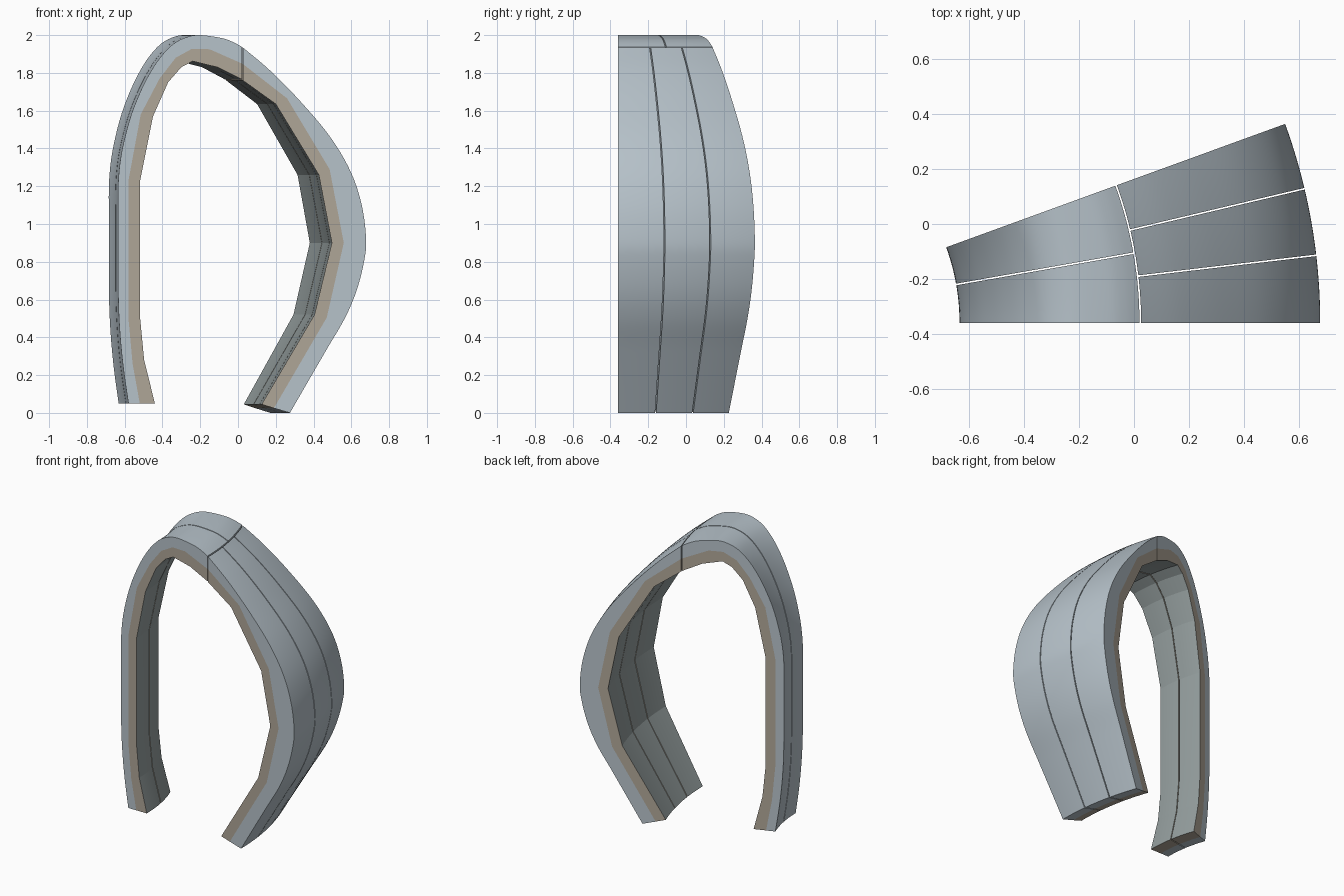
import bpy
import bmesh
import math

cube = bpy.data.objects.get("Cube")
if cube:
    bpy.data.objects.remove(cube, do_unlink=True)

AXIS_X, AXIS_Y = -1.44, -0.36     # vertical axis the profile is swept around
SWEEP = math.radians(20)
HALF_GAP = 0.003                  # half the slit between neighbouring segments
STEPS = 8


def material(name, rgb):
    m = bpy.data.materials.new(name)
    m.use_nodes = True
    m.diffuse_color = (*rgb, 1)
    bsdf = m.node_tree.nodes["Principled BSDF"]
    bsdf.inputs["Base Color"].default_value = (*rgb, 1)
    bsdf.inputs["Roughness"].default_value = 0.6
    return m


BLUE = material("blue_grey", (0.47, 0.54, 0.59))
BEIGE = material("beige", (0.43, 0.38, 0.31))
WALL = material("dark_grey_green", (0.30, 0.345, 0.345))


def smooth_curve(pts, n=5):
    """Catmull-Rom curve through the points."""
    p = [pts[0]] + pts + [pts[-1]]
    out = []
    for a, b, c, d in zip(p, p[1:], p[2:], p[3:]):
        for i in range(n):
            t = i / n
            out.append(tuple(
                0.5 * (2 * v + (w - u) * t + (2 * u - 5 * v + 4 * w - x) * t ** 2
                       + (3 * v - u - 3 * w + x) * t ** 3)
                for u, v, w, x in zip(a, b, c, d)))
    return out + [pts[-1]]


def swept_layer(name, far, near, k, count, far_mat, near_mat=None):
    """Sweep the band between two profile lines through slice k of count."""
    loop = far + near[::-1]
    n = len(loop)
    bm = bmesh.new()
    rings = []
    for s in range(STEPS + 1):
        ring = []
        for x, z in loop:
            r = x - AXIS_X
            a0 = SWEEP * k / count + (HALF_GAP / r if k > 0 else 0)
            a1 = SWEEP * (k + 1) / count - (HALF_GAP / r if k < count - 1 else 0)
            a = a0 + (a1 - a0) * s / STEPS
            ring.append(bm.verts.new((AXIS_X + r * math.cos(a),
                                      AXIS_Y + r * math.sin(a), z)))
        rings.append(ring)
    for lo, hi in zip(rings, rings[1:]):
        for i in range(n):
            j = (i + 1) % n
            f = bm.faces.new((lo[i], lo[j], hi[j], hi[i]))
            # faces along the near line carry the wall colour
            if near_mat and len(far) <= i < n - 1:
                f.material_index = 1
    bm.faces.new(rings[0])
    bm.faces.new(rings[-1])
    bmesh.ops.recalc_face_normals(bm, faces=bm.faces)
    mesh = bpy.data.meshes.new(name)
    bm.to_mesh(mesh)
    bm.free()
    mesh.materials.append(far_mat)
    if near_mat:
        mesh.materials.append(near_mat)
    ob = bpy.data.objects.new(name, mesh)
    bpy.context.collection.objects.link(ob)
    bpy.ops.object.select_all(action='DESELECT')
    ob.select_set(True)
    bpy.context.view_layer.objects.active = ob
    bpy.ops.object.shade_smooth_by_angle(angle=math.radians(7))


# Profiles as (x, z), each running from the inner leg over the top to the outer leg
inboard = dict(
    outer=smooth_curve([(-.58, .05), (-.605, .22), (-.622, .38), (-.632, .54),
                        (-.635, .70), (-.635, .87), (-.635, 1.04), (-.635, 1.20),
                        (-.624, 1.33), (-.601, 1.45), (-.563, 1.585), (-.511, 1.713),
                        (-.46, 1.81), (-.405, 1.89), (-.34, 1.955), (-.27, 1.99),
                        (-.20, 2.0), (-.09, 1.985), (-.03, 1.965), (.02, 1.938)]),
    middle=[(-.52, .05), (-.558, .26), (-.58, .50), (-.58, 1.23), (-.515, 1.58),
            (-.415, 1.77), (-.33, 1.88), (-.245, 1.927), (-.15, 1.925), (.02, 1.85)],
    inner=[(-.44, .05), (-.497, .28), (-.518, .50), (-.518, 1.23), (-.45, 1.57),
           (-.37, 1.75), (-.30, 1.83), (-.24, 1.862), (-.11, 1.83), (.02, 1.765)])

outboard = dict(
    outer=smooth_curve([(.026, 1.934), (.167, 1.815), (.325, 1.655), (.485, 1.465),
                        (.595, 1.28), (.655, 1.10), (.678, .92), (.667, .80),
                        (.627, .645), (.565, .50), (.47, .337), (.372, .168),
                        (.275, 0)], 7),
    middle=[(.026, 1.847), (.26, 1.665), (.485, 1.29), (.56, .90), (.47, .505),
            (.19, .025)],
    inner=[(.026, 1.76), (.20, 1.635), (.428, 1.26), (.497, .90), (.405, .52),
           (.125, .045)])

# Two slices on the inboard leg, three on the outboard leg
for side, prof, count in (("inboard", inboard, 2), ("outboard", outboard, 3)):
    for k in range(count):
        swept_layer(f"{side}_shell_{k + 1}", prof["outer"], prof["middle"],
                    k, count, BLUE)
        swept_layer(f"{side}_lining_{k + 1}", prof["middle"], prof["inner"],
                    k, count, BEIGE, WALL)
